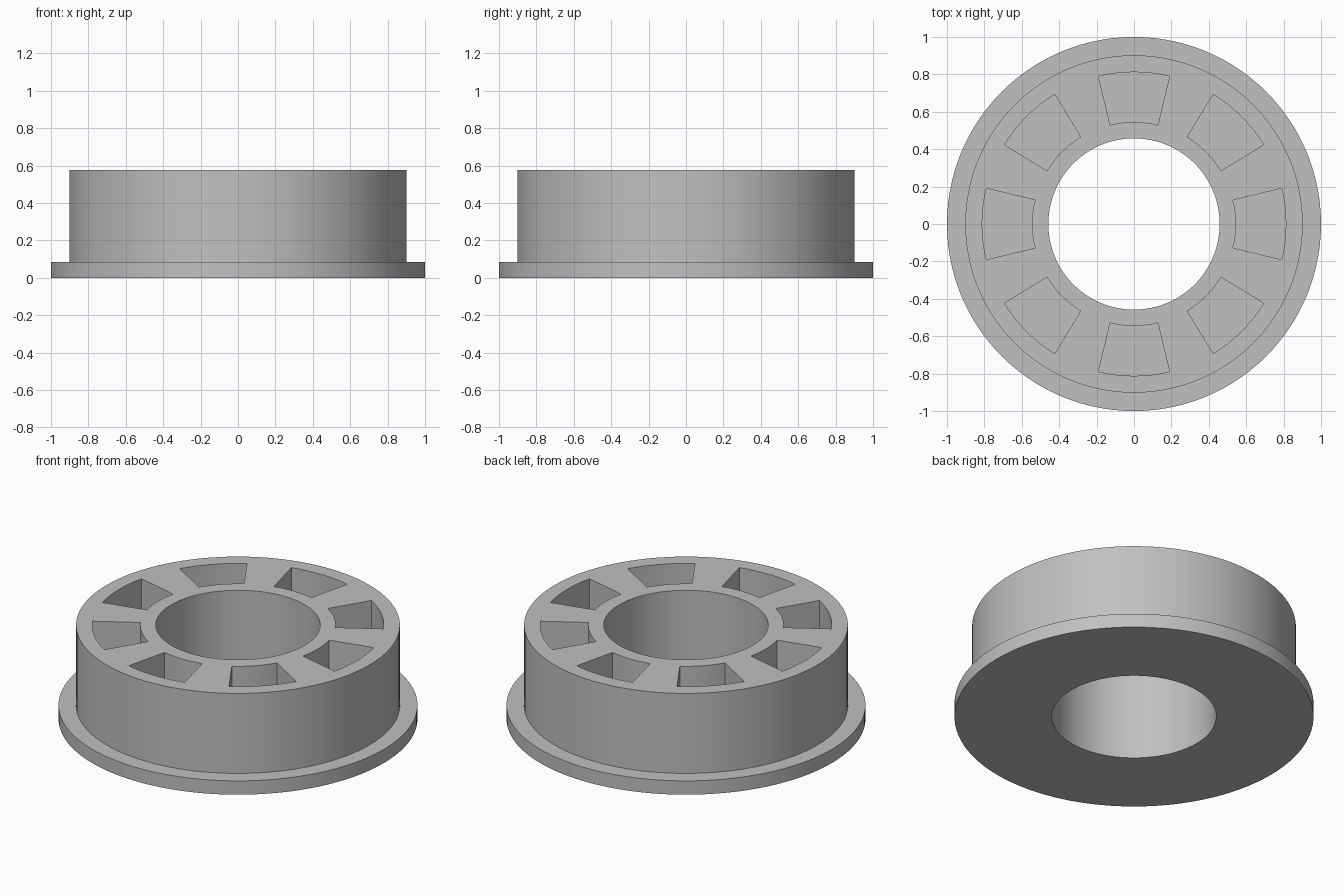
import bpy, bmesh
from math import sin, cos, radians

cube = bpy.data.objects.get("Cube")
if cube:
    bpy.data.objects.remove(cube, do_unlink=True)

# Main dimensions
BORE, FLANGE, BODY = 0.458, 1.0, 0.902
POCKET_IN, POCKET_OUT = 0.545, 0.812
FLANGE_TOP, TOP = 0.085, 0.577
POCKETS, HALF_ANGLE = 8, 13.55
POCKET_STEPS, WEB_STEPS = 8, 6

# Closed cross-section (radius, height), solid and through a pocket
lower = [(POCKET_IN, TOP), (BORE, TOP), (BORE, 0), (FLANGE, 0),
         (FLANGE, FLANGE_TOP), (BODY, FLANGE_TOP), (BODY, TOP), (POCKET_OUT, TOP)]
floor = [(POCKET_OUT, FLANGE_TOP), (POCKET_IN, FLANGE_TOP)]

bm = bmesh.new()


def point(rz, angle):
    r, z = rz
    return bm.verts.new((r * cos(angle), r * sin(angle), z))


def sweep(section, start, end, steps):
    """Sweep a closed section around z between two angles in degrees."""
    for s in range(steps):
        a = radians(start + (end - start) * s / steps)
        b = radians(start + (end - start) * (s + 1) / steps)
        for p, q in zip(section, section[1:] + section[:1]):
            bm.faces.new([point(p, a), point(q, a), point(q, b), point(p, b)])


pitch = 360 / POCKETS
for i in range(POCKETS):
    centre = i * pitch
    left, right = centre + HALF_ANGLE, centre - HALF_ANGLE
    sweep(lower + floor, right, left, POCKET_STEPS)
    sweep(lower, left, right + pitch, WEB_STEPS)
    # Radial end walls of the pocket
    for end in (left, right):
        bm.faces.new([point(p, radians(end)) for p in [lower[0], lower[-1]] + floor])

bmesh.ops.remove_doubles(bm, verts=bm.verts[:], dist=0.0001)
bmesh.ops.recalc_face_normals(bm, faces=bm.faces[:])
mesh = bpy.data.meshes.new("flanged_ring")
bm.to_mesh(mesh)
bm.free()

# Plain grey material
grey = bpy.data.materials.new("grey")
grey.use_nodes = True
colour = (0.53, 0.53, 0.53, 1)
grey.diffuse_color = colour
grey.node_tree.nodes["Principled BSDF"].inputs["Base Color"].default_value = colour
mesh.materials.append(grey)

ring = bpy.data.objects.new("flanged_ring", mesh)
bpy.context.collection.objects.link(ring)
bpy.context.view_layer.objects.active = ring
ring.select_set(True)
bpy.ops.object.shade_smooth_by_angle(angle=radians(30))
